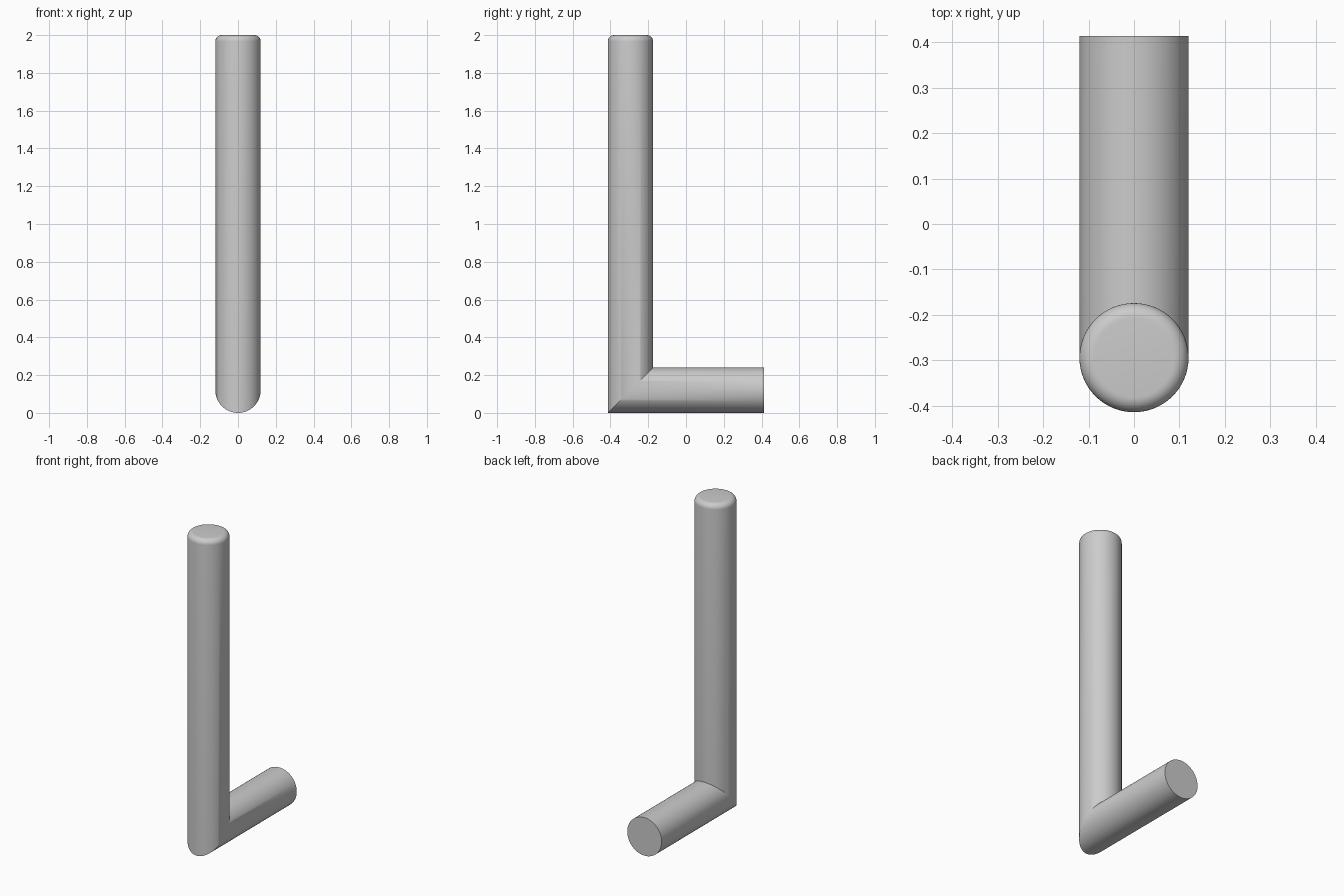
import bpy, bmesh, math

if "Cube" in bpy.data.objects:
    bpy.data.objects.remove(bpy.data.objects["Cube"])

R, N = 0.12, 64          # tube radius and sides
CY, END = -0.294, 0.414  # upright axis and open end of the foot
TOP, BEVEL, STEPS = 2.0, 0.033, 8

bm = bmesh.new()


def ring(point):
    return [bm.verts.new(point(math.cos(2 * math.pi * i / N), math.sin(2 * math.pi * i / N)))
            for i in range(N)]


def upright_ring(r, z):
    return ring(lambda c, s: (r * c, CY + r * s, z))


# horizontal foot end, then the 45 degree mitre, then the upright
rings = [ring(lambda c, s: (R * c, END, R + R * s)),
         ring(lambda c, s: (R * c, CY + R * s, R + R * s))]

# rounded rim at the top
for k in range(STEPS + 1):
    a = math.pi / 2 * k / STEPS
    rings.append(upright_ring(R - BEVEL + BEVEL * math.cos(a), TOP - BEVEL + BEVEL * math.sin(a)))

for lo, hi in zip(rings, rings[1:]):
    for i in range(N):
        j = (i + 1) % N
        bm.faces.new((lo[i], lo[j], hi[j], hi[i]))
bm.faces.new(rings[0])
bm.faces.new(rings[-1])
bmesh.ops.recalc_face_normals(bm, faces=bm.faces[:])

mesh = bpy.data.meshes.new("mitred_tube")
bm.to_mesh(mesh)
bm.free()
tube = bpy.data.objects.new("mitred_tube", mesh)
bpy.context.collection.objects.link(tube)
bpy.context.view_layer.objects.active = tube
tube.select_set(True)
bpy.ops.object.shade_smooth_by_angle(angle=math.radians(30))
